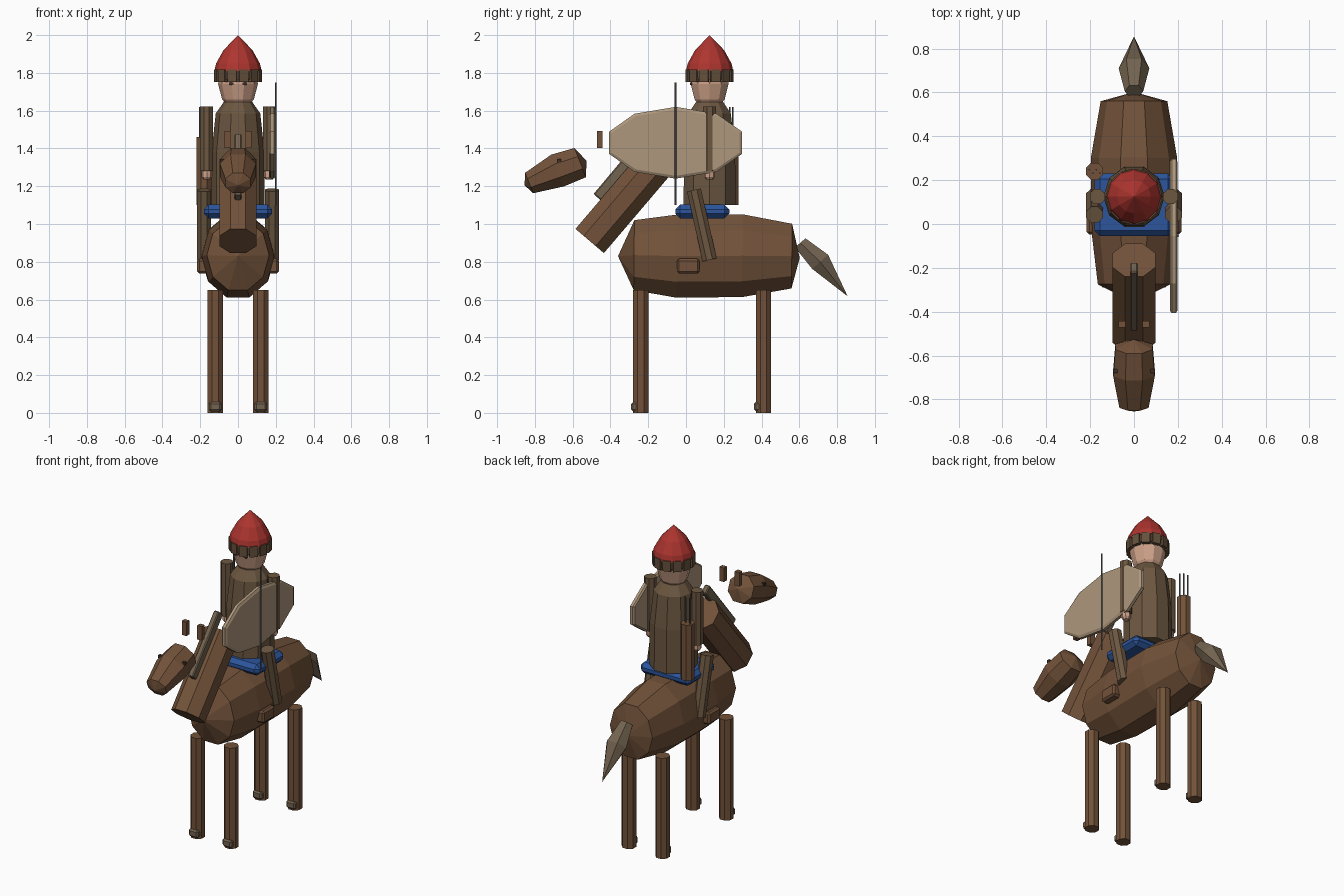
import bpy, bmesh, math
from mathutils import Vector


def mat(name, rgb):
    m = bpy.data.materials.new(name)
    m.diffuse_color = (*rgb, 1)
    return m


HIDE = mat("hide", (0.17, 0.085, 0.042))
CLOTH = mat("cloth", (0.15, 0.095, 0.052))
HAIR = mat("hair", (0.17, 0.125, 0.08))
FUR = mat("fur", (0.13, 0.08, 0.045))
TAN = mat("tan", (0.42, 0.31, 0.2))
RED = mat("red", (0.42, 0.035, 0.028))
BLUE = mat("blue", (0.025, 0.09, 0.33))
SKIN = mat("skin", (0.62, 0.36, 0.25))
STEEL = mat("steel", (0.12, 0.12, 0.12))
DARK = mat("dark", (0.05, 0.03, 0.02))


def finish(name, bm, m):
    bmesh.ops.recalc_face_normals(bm, faces=bm.faces[:])
    me = bpy.data.meshes.new(name)
    bm.to_mesh(me)
    bm.free()
    me.materials.append(m)
    ob = bpy.data.objects.new(name, me)
    bpy.context.collection.objects.link(ob)
    return ob


def tube(name, rings, m, n=8, phase=0.0):
    """Loft n-gons through (centre, rx, r2); radius 0 makes a tip."""
    bm = bmesh.new()
    axis = (Vector(rings[-1][0]) - Vector(rings[0][0])).normalized()
    u = Vector((1, 0, 0))
    u = u if abs(axis.x) < 0.9 else Vector((0, 1, 0))
    v = axis.cross(u)
    prev = None
    for c, a, b in rings:
        c = Vector(c)
        if a == 0:
            cur = [bm.verts.new(c)]
        else:
            cur = [bm.verts.new(c + u * a * math.cos(phase + 2 * math.pi * i / n)
                                + v * b * math.sin(phase + 2 * math.pi * i / n)) for i in range(n)]
        if prev is None:
            if len(cur) > 1:
                bm.faces.new(cur)
        else:
            for i in range(n):
                q = [prev[i % len(prev)], prev[(i + 1) % len(prev)],
                     cur[(i + 1) % len(cur)], cur[i % len(cur)]]
                bm.faces.new(list(dict.fromkeys(q)))
        prev = cur
    if len(prev) > 1:
        bm.faces.new(prev)
    return finish(name, bm, m)


def box(name, loc, size, m, rot=(0, 0, 0), bevel=0.0):
    bm = bmesh.new()
    bmesh.ops.create_cube(bm, size=1)
    bmesh.ops.scale(bm, vec=size, verts=bm.verts[:])
    if bevel:
        bmesh.ops.bevel(bm, geom=bm.edges[:], offset=bevel, segments=1, affect='EDGES')
    ob = finish(name, bm, m)
    ob.location, ob.rotation_euler = loc, rot
    return ob


def rod(name, p, q, r, m, n=8, phase=math.pi / 8):
    return tube(name, [(p, r, r), (q, r, r)], m, n, phase)


# Horse body
tube("horse_body", [((0, -0.36, 0.83), 0, 0), ((0, -0.275, 0.835), 0.165, 0.195),
                    ((0, -0.05, 0.83), 0.192, 0.231), ((0, 0.3, 0.832), 0.197, 0.23),
                    ((0, 0.56, 0.83), 0.152, 0.18), ((0, 0.602, 0.82), 0, 0)], HIDE, 10)

# Horse neck and mane
rod("horse_neck", (0, -0.51, 0.91), (0, -0.165, 1.315), 0.107, HIDE)
box("mane", (0, -0.332, 1.30), (0.036, 0.06, 0.42), HAIR, (math.radians(-40), 0, 0), 0.006)

# Horse head
tube("horse_head", [((0, -0.855, 1.205), 0, 0), ((0, -0.83, 1.217), 0.072, 0.063),
                    ((0, -0.68, 1.283), 0.103, 0.098), ((0, -0.56, 1.325), 0.092, 0.09),
                    ((0, -0.527, 1.335), 0, 0)], HIDE, 8, math.pi / 8)

# Tail
tube("tail", [((0, 0.605, 0.9), 0.042, 0.042), ((0, 0.71, 0.8), 0.07, 0.065),
              ((0, 0.856, 0.617), 0, 0)], HAIR, 6)

# Saddle blanket
box("saddle", (0, 0.087, 1.066), (0.36, 0.285, 0.072), BLUE, bevel=0.025)

# Rider torso, head and cap
Y = 0.125
tube("torso", [((0, Y, 1.1), 0.14, 0.145), ((0, Y, 1.38), 0.14, 0.142),
               ((0, Y, 1.585), 0.118, 0.118), ((0, Y, 1.645), 0.076, 0.076)], CLOTH, 10)
tube("rider_head", [((0, Y, 1.645), 0.072, 0.072), ((0, Y, 1.66), 0.084, 0.084),
                    ((0, Y, 1.74), 0.105, 0.105), ((0, Y, 1.8), 0.1, 0.1)], SKIN, 10)
tube("cap_band", [((0, Y, 1.765), 0.117, 0.117), ((0, Y, 1.818), 0.12, 0.12)], FUR, 12)
for i in range(12):
    a = 2 * math.pi * (i + 0.5) / 12
    box("fur_tuft", (0.114 * math.cos(a), Y + 0.114 * math.sin(a), 1.785),
        (0.022, 0.05, 0.068), FUR, (0, 0, a))
tube("cap", [((0, Y, 1.81), 0.125, 0.125), ((0, Y, 1.85), 0.116, 0.116),
             ((0, Y, 1.92), 0.077, 0.077), ((0, Y, 2.0), 0, 0)], RED, 12)

# Paired parts
for s in (-1, 1):
    for y in (-0.24, 0.41):
        rod("horse_leg", (s * 0.12, y, 0), (s * 0.12, y, 0.65), 0.044, HIDE)
        box("hoof", (s * 0.12, y - 0.015, 0.033), (0.066, 0.07, 0.05), HAIR, bevel=0.01)
    box("horse_ear", (s * 0.055, -0.457, 1.447), (0.033, 0.03, 0.09), HIDE)
    box("horse_eye", (s * 0.085, -0.67, 1.335), (0.02, 0.018, 0.018), DARK)
    rod("rider_leg", (s * 0.18, 0.042, 1.18), (s * 0.18, 0.125, 0.81), 0.041, CLOTH)
    box("boot", (s * 0.182, 0.012, 0.777), (0.068, 0.12, 0.08), HIDE, bevel=0.012)
    rod("arm", (s * 0.167, Y, 1.28), (s * 0.167, Y, 1.622), 0.037, CLOTH)
    tube("hand", [((s * 0.165, Y, 1.235), 0.018, 0.018), ((s * 0.165, Y, 1.25), 0.029, 0.029),
                  ((s * 0.165, Y, 1.272), 0.029, 0.029), ((s * 0.165, Y, 1.287), 0.018, 0.018)], SKIN)
    box("rider_eye", (s * 0.035, Y - 0.098, 1.742), (0.02, 0.012, 0.012), DARK)

# Shield on one side and the thin upright rod in front of it
tube("shield", [((0.165, -0.055, 1.43), 0.36, 0.18), ((0.173, -0.055, 1.43), 0.37, 0.19),
                ((0.191, -0.055, 1.43), 0.37, 0.19), ((0.199, -0.055, 1.43), 0.355, 0.175)],
     TAN, 10, math.pi / 10)
rod("spear", (0.2, -0.055, 1.1), (0.2, -0.055, 1.75), 0.005, STEEL, 6)

# Quiver with arrows on the other side
rod("quiver", (-0.18, 0.24, 1.1), (-0.18, 0.24, 1.46), 0.042, HIDE)
for i in range(4):
    x = -0.204 + 0.016 * i
    y = 0.24 + 0.008 * (-1) ** i
    rod("arrow", (x, y, 1.2), (x, y, 1.62), 0.004, STEEL, 6)
